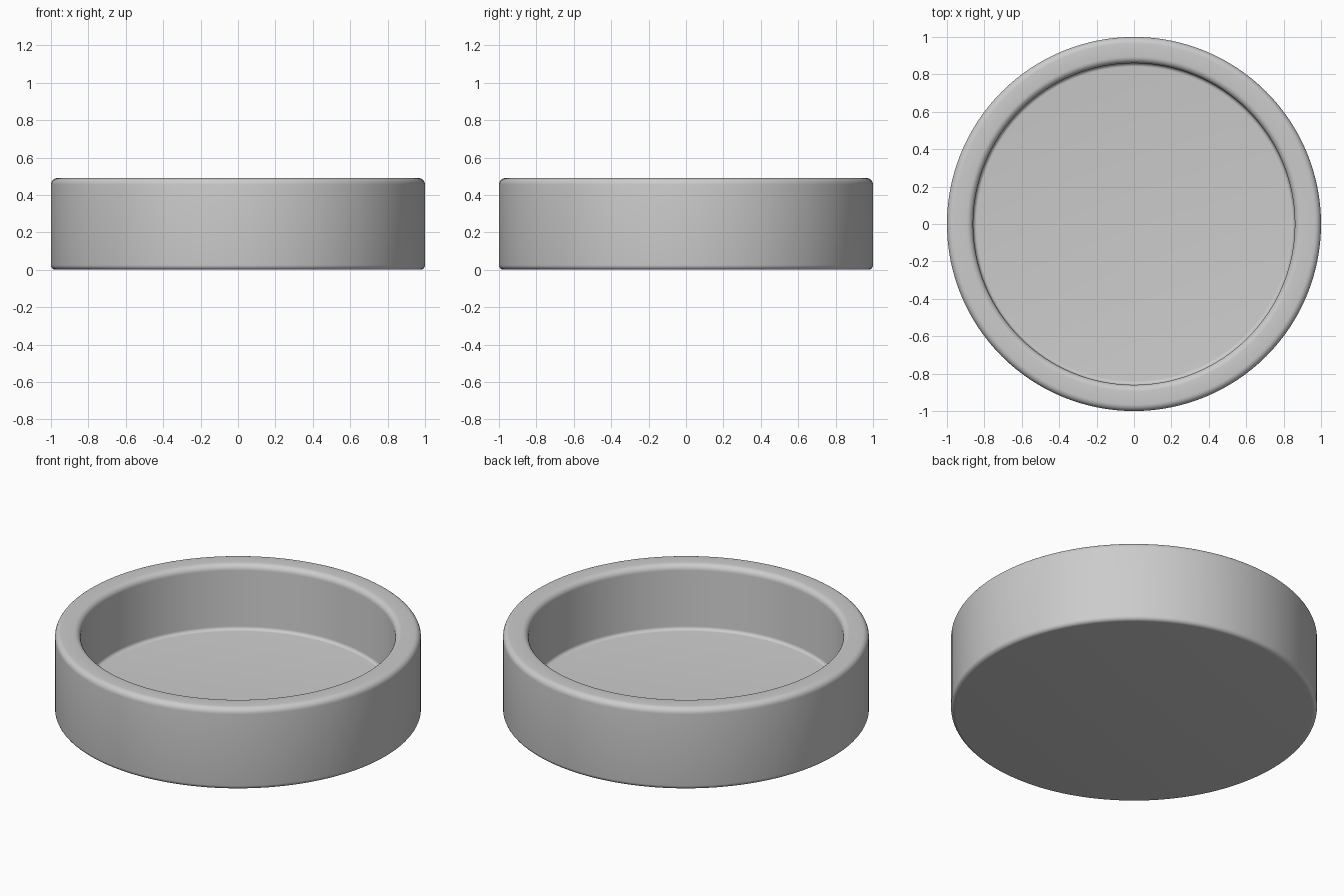
import bpy, bmesh, math

cube = bpy.data.objects.get("Cube")
if cube:
    bpy.data.objects.remove(cube, do_unlink=True)

HEIGHT, FLOOR, OUTER, INNER = 0.49, 0.10, 1.0, 0.86
SEGMENTS = 128

# Plain grey material
grey = bpy.data.materials.new("grey")
grey.use_nodes = True
colour = (0.6, 0.6, 0.6, 1)
grey.diffuse_color = colour
grey.node_tree.nodes["Principled BSDF"].inputs["Base Color"].default_value = colour


def fillet(r, z, radius, start, steps=6):
    """Quarter-round corner as (radius, height) points, swept from start degrees."""
    sweep = -90 if start == 270 else 90
    angles = [math.radians(start + sweep * i / steps) for i in range(steps + 1)]
    return [(r + radius * math.cos(a), z + radius * math.sin(a)) for a in angles]


# Half section of the dish, from the underside centre round to the floor centre
TOP, BASE, INSIDE = 0.035, 0.025, 0.02
profile = [(0, 0)]
profile += fillet(OUTER - BASE, BASE, BASE, -90)
profile += fillet(OUTER - TOP, HEIGHT - TOP, TOP, 0)
profile += fillet(INNER + TOP, HEIGHT - TOP, TOP, 90)
profile += fillet(INNER - INSIDE, FLOOR + INSIDE, INSIDE, 360)[:1]
profile += [(INNER - INSIDE + INSIDE * math.cos(math.radians(-a)),
             FLOOR + INSIDE + INSIDE * math.sin(math.radians(-a))) for a in range(15, 91, 15)]
profile.append((0, FLOOR))

# Spin the section into a round dish
bm = bmesh.new()
verts = [bm.verts.new((r, 0, z)) for r, z in profile]
edges = [bm.edges.new(pair) for pair in zip(verts, verts[1:])]
bmesh.ops.spin(bm, geom=verts + edges, cent=(0, 0, 0), axis=(0, 0, 1),
               angle=math.tau, steps=SEGMENTS, use_merge=True)
bmesh.ops.remove_doubles(bm, verts=bm.verts, dist=0.0001)
bmesh.ops.recalc_face_normals(bm, faces=bm.faces)
mesh = bpy.data.meshes.new("round_dish")
bm.to_mesh(mesh)
bm.free()
mesh.materials.append(grey)
dish = bpy.data.objects.new("round_dish", mesh)
bpy.context.collection.objects.link(dish)

# Smooth shading
bpy.ops.object.select_all(action="DESELECT")
dish.select_set(True)
bpy.context.view_layer.objects.active = dish
bpy.ops.object.shade_smooth_by_angle(angle=math.radians(35))
